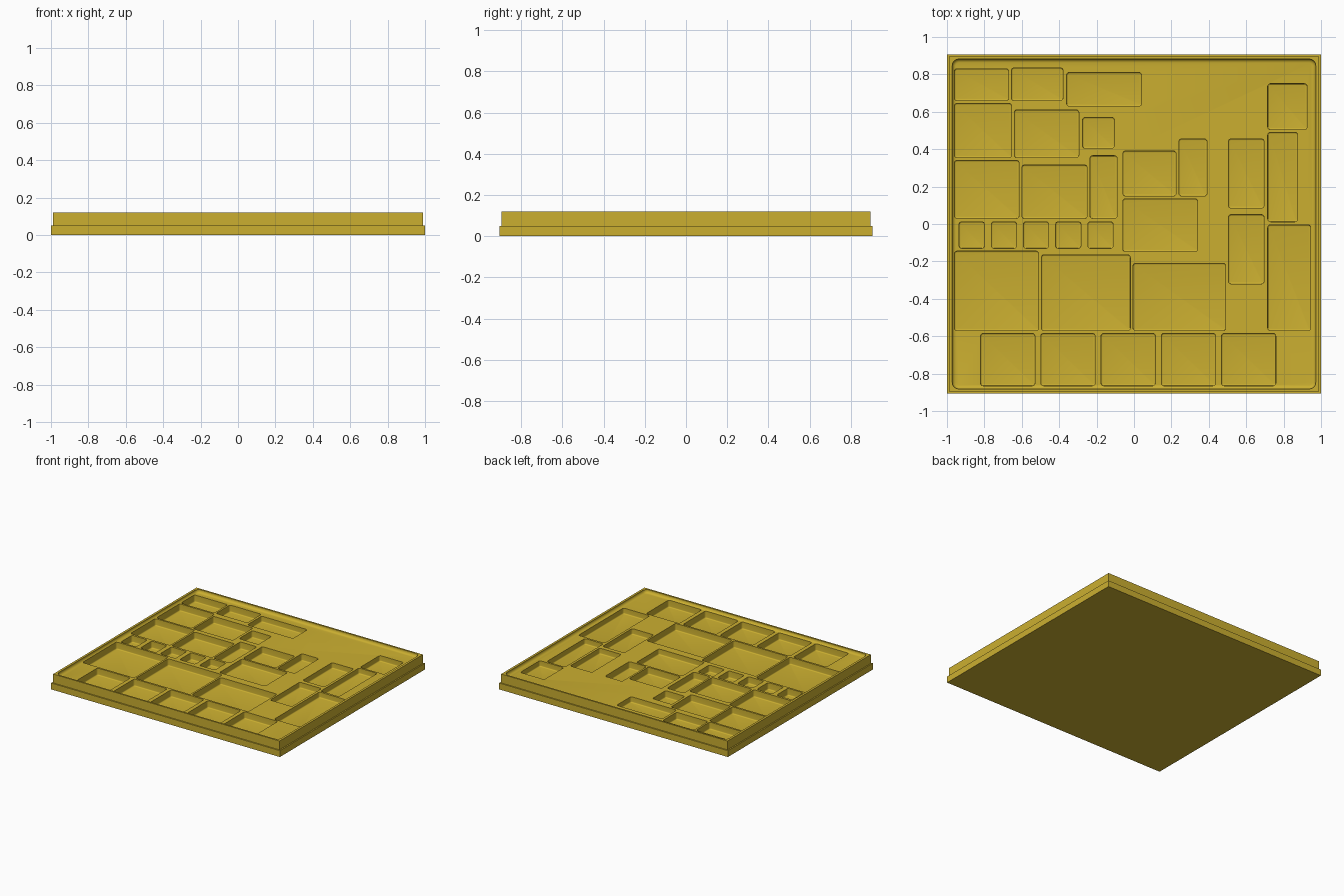
import bpy, bmesh, math

if "Cube" in bpy.data.objects:
    bpy.data.objects.remove(bpy.data.objects["Cube"])

mat = bpy.data.materials.new("mustard yellow")
mat.diffuse_color = (0.60, 0.43, 0.03, 1)
mat.use_nodes = True
mat.node_tree.nodes["Principled BSDF"].inputs["Base Color"].default_value = mat.diffuse_color


def rounded_rect(x0, x1, y0, y1, r, seg=4):
    """Counter-clockwise outline with rounded corners."""
    pts = []
    corners = ((x1 - r, y1 - r), (x0 + r, y1 - r), (x0 + r, y0 + r), (x1 - r, y0 + r))
    for q, (cx, cy) in enumerate(corners):
        for i in range(seg + 1):
            a = math.pi / 2 * (q + i / seg)
            pts.append((cx + r * math.cos(a), cy + r * math.sin(a)))
    return pts


def loft(bm, loops):
    """Close a stack of (outline, z) loops, bottom to top."""
    rings = [[bm.verts.new((x, y, z)) for x, y in pts] for pts, z in loops]
    n = len(rings[0])
    bm.faces.new(rings[0][::-1])
    bm.faces.new(rings[-1])
    for a, b in zip(rings, rings[1:]):
        for i in range(n):
            j = (i + 1) % n
            bm.faces.new((a[i], a[j], b[j], b[i]))


def pocket(bm, rect, floor, fillet, corner, top=0.15, steps=4):
    """Cutter with rounded corners and a filleted floor edge."""
    x0, x1, y0, y1 = rect
    loops = []
    for i in range(steps + 1):
        a = math.pi / 2 * i / steps
        d = fillet * (1 - math.sin(a))
        z = floor + fillet * (1 - math.cos(a))
        loops.append((rounded_rect(x0 + d, x1 - d, y0 + d, y1 - d, corner - d), z))
    loops.append((rounded_rect(x0, x1, y0, y1, corner), top))
    loft(bm, loops)


def make_object(name, bm):
    mesh = bpy.data.meshes.new(name)
    bm.to_mesh(mesh)
    bm.free()
    mesh.materials.append(mat)
    ob = bpy.data.objects.new(name, mesh)
    bpy.context.collection.objects.link(ob)
    return ob


def cut(target, cutter):
    mod = target.modifiers.new("cut", 'BOOLEAN')
    mod.operation, mod.solver, mod.object = 'DIFFERENCE', 'EXACT', cutter
    bpy.context.view_layer.objects.active = target
    bpy.ops.object.modifier_apply(modifier=mod.name)
    bpy.data.objects.remove(cutter)


# Stepped tray body: wide base ledge and slightly narrower upper block
def box(x, y):
    return [(-x, -y), (x, -y), (x, y), (-x, y)]


bm = bmesh.new()
loft(bm, [(box(1, 0.905), 0), (box(1, 0.905), 0.05),
          (box(0.99, 0.895), 0.05), (box(0.99, 0.895), 0.12)])
tray = make_object("sorting_tray", bm)

# Shallow recess inside the rim
bm = bmesh.new()
pocket(bm, (-0.972, 0.972, -0.882, 0.882), 0.095, 0.02, 0.035)
cut(tray, make_object("rim_recess_cutter", bm))

# Compartments: x0, x1, y0, y1
deep = [
    (-.96, -.67, .66, .83), (-.655, -.38, .66, .835),
    (-.96, -.655, .355, .645), (-.64, -.295, .355, .61), (-.275, -.105, .405, .57),
    (-.96, -.615, .03, .34), (-.60, -.25, .03, .315), (-.235, -.09, .03, .365),
    (-.06, .225, .15, .39), (.24, .39, .15, .455),
    (-.96, -.51, -.57, -.145), (-.495, -.02, -.57, -.165), (-.005, .49, -.57, -.21),
]
# Row of small compartments and row of front compartments
deep += [(-.935 + .172 * i, -.80 + .172 * i, -.13, .012) for i in range(5)]
deep += [(-.82 + .322 * i, -.53 + .322 * i, -.865, -.585) for i in range(5)]
shallow = [
    (-.36, .04, .63, .81), (.715, .925, .505, .75), (.715, .875, .012, .49),
    (.505, .695, .085, .455), (.505, .695, -.32, .05),
    (.715, .945, -.57, -.005), (-.06, .34, -.147, .135),
]
bm = bmesh.new()
for rects, floor in ((deep, 0.04), (shallow, 0.05)):
    for rect in rects:
        pocket(bm, rect, floor, 0.008, 0.014)
cut(tray, make_object("compartment_cutter", bm))

# Smooth fillets, crisp edges
bpy.ops.object.select_all(action='DESELECT')
tray.select_set(True)
bpy.context.view_layer.objects.active = tray
bpy.ops.object.shade_smooth_by_angle(angle=math.radians(30))
